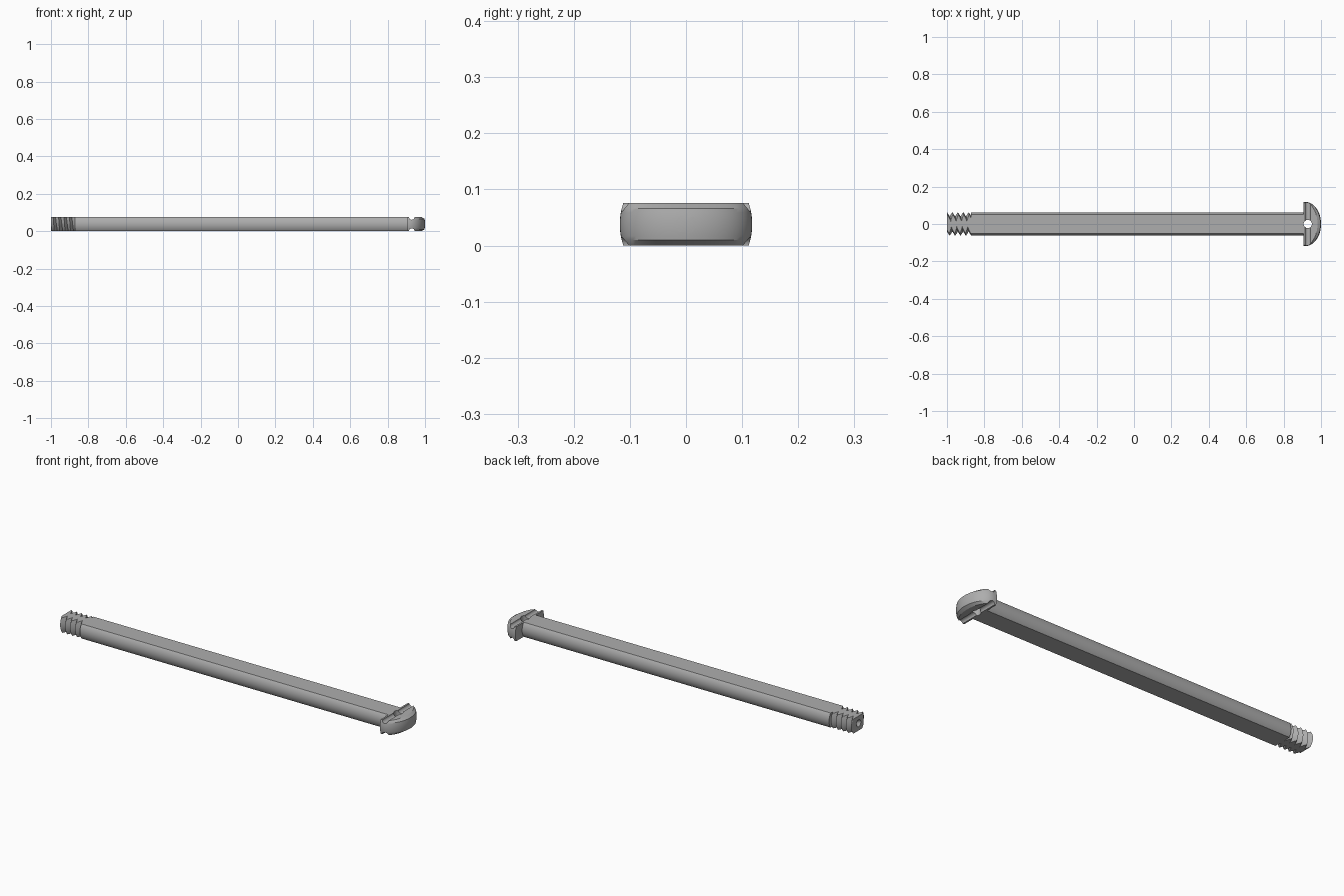
import bpy, bmesh
from math import pi, sin, cos, sqrt
from mathutils import Matrix, Vector

if "Cube" in bpy.data.objects:
    bpy.data.objects.remove(bpy.data.objects["Cube"], do_unlink=True)

MID = 0.038        # height of the long axis, also half the thickness
HEAD_X = 0.905     # where the head meets the shaft
THREAD_X = -0.872  # where the shaft meets the thread

steel = bpy.data.materials.new("grey steel")
steel.use_nodes = True
steel.diffuse_color = (0.42, 0.42, 0.42, 1)
steel.node_tree.nodes["Principled BSDF"].inputs["Base Color"].default_value = steel.diffuse_color


def finish(name, bm):
    bmesh.ops.recalc_face_normals(bm, faces=bm.faces)
    mesh = bpy.data.meshes.new(name)
    bm.to_mesh(mesh)
    bm.free()
    mesh.materials.append(steel)
    obj = bpy.data.objects.new(name, mesh)
    bpy.context.collection.objects.link(obj)
    return obj


def cone(name, start, end, r1, r2, sides=32):
    """Cylinder or cone running from start to end."""
    start, end = Vector(start), Vector(end)
    axis = end - start
    bm = bmesh.new()
    bmesh.ops.create_cone(bm, cap_ends=True, segments=sides, radius1=r1,
                          radius2=r2, depth=axis.length)
    turn = Vector((0, 0, 1)).rotation_difference(axis).to_matrix().to_4x4()
    bm.transform(Matrix.Translation((start + end) / 2) @ turn)
    return finish(name, bm)


def slab():
    """Block that leaves flats on the top and bottom."""
    bm = bmesh.new()
    bmesh.ops.create_cube(bm, size=1)
    bm.transform(Matrix.Translation((0, 0, MID)) @ Matrix.Diagonal((3, 1, 2 * MID, 1)))
    return finish("slab", bm)


def boolean(obj, cutter, operation="DIFFERENCE"):
    cutter.hide_render = True
    mod = obj.modifiers.new("cut", "BOOLEAN")
    mod.operation, mod.object, mod.solver = operation, cutter, "EXACT"
    bpy.context.view_layer.objects.active = obj
    bpy.ops.object.modifier_apply(modifier=mod.name)
    bpy.data.objects.remove(cutter, do_unlink=True)


def smooth(obj):
    bpy.ops.object.select_all(action="DESELECT")
    obj.select_set(True)
    bpy.context.view_layer.objects.active = obj
    bpy.ops.object.shade_smooth_by_angle(angle=pi / 6)


def grooves_and_hole(obj):
    """Cross grooves on both flats and the hole between them."""
    x = 0.929
    for z in (0, 2 * MID):
        boolean(obj, cone("groove", (x, -0.2, z), (x, 0.2, z), 0.015, 0.015))
    boolean(obj, cone("hole", (x, 0, -0.1), (x, 0, 0.2), 0.022, 0.022))


def thread_mesh(pitch=0.029, minor=0.04, major=0.063, sides=48):
    """Helical V thread, trimmed square at both ends."""
    bm = bmesh.new()
    rows = int((THREAD_X + 1) / pitch) * 2 + 6
    grid = []
    for j in range(sides + 1):
        turn = j / sides
        column = []
        for i in range(rows):
            x = -1 + pitch * (i / 2 - 1 + turn)
            x = min(max(x, -1), THREAD_X)
            phase = ((x + 1) / pitch - turn) % 1
            r = minor + (major - minor) * abs(2 * phase - 1)
            a = 2 * pi * turn
            column.append(bm.verts.new((x, r * cos(a), MID + r * sin(a))))
        grid.append(column)
    for a, b in zip(grid, grid[1:]):
        for i in range(rows - 1):
            bm.faces.new((a[i], b[i], b[i + 1], a[i + 1]))
    bmesh.ops.remove_doubles(bm, verts=bm.verts, dist=1e-5)
    bmesh.ops.dissolve_degenerate(bm, edges=bm.edges, dist=1e-5)
    for x in (-1, THREAD_X):
        rim = [e for e in bm.edges if e.is_boundary
               and all(abs(v.co.x - x) < 1e-4 for v in e.verts)]
        bmesh.ops.holes_fill(bm, edges=rim, sides=0)
    return bm


def head_mesh(radius=0.118, length=0.095, rim=0.012, steps=32):
    """Domed head with flats, stacked from half-oval slices."""
    bm = bmesh.new()
    bevel = 0.028
    heights = [-MID] + [bevel * k / 4 for k in range(-4, 5)] + [MID]
    rings = []
    for h in heights:
        s = sqrt(1 - (h / radius) ** 2)
        reach = length * s - rim - (0.014 if abs(h) > bevel + 0.001 else 0)
        ring = [bm.verts.new((HEAD_X, -radius * s, MID + h))]
        for k in range(steps + 1):
            a = pi * (k / steps - 0.5)
            ring.append(bm.verts.new((HEAD_X + rim + reach * cos(a),
                                      radius * s * sin(a), MID + h)))
        ring.append(bm.verts.new((HEAD_X, radius * s, MID + h)))
        rings.append(ring)
    for a, b in zip(rings, rings[1:]):
        for k in range(len(a)):
            n = (k + 1) % len(a)
            bm.faces.new((a[k], a[n], b[n], b[k]))
    bm.faces.new(rings[0])
    bm.faces.new(rings[-1])
    return bm


# Shaft: round bar with two flats
shaft = cone("shaft", (THREAD_X, 0, MID), (HEAD_X, 0, MID), 0.0625, 0.0625, 64)
boolean(shaft, slab(), "INTERSECT")

# Thread: same flats, centre-drilled end
thread = finish("thread", thread_mesh())
boolean(thread, slab(), "INTERSECT")
boolean(thread, cone("drill", (-1.002, 0, MID), (-0.97, 0, MID), 0.019, 0))

# Head: cross grooves, through hole, centre-drilled end
head = finish("head", head_mesh())
grooves_and_hole(head)
boolean(head, cone("drill", (1.002, 0, MID), (0.972, 0, MID), 0.02, 0))

for part in (shaft, thread, head):
    smooth(part)
